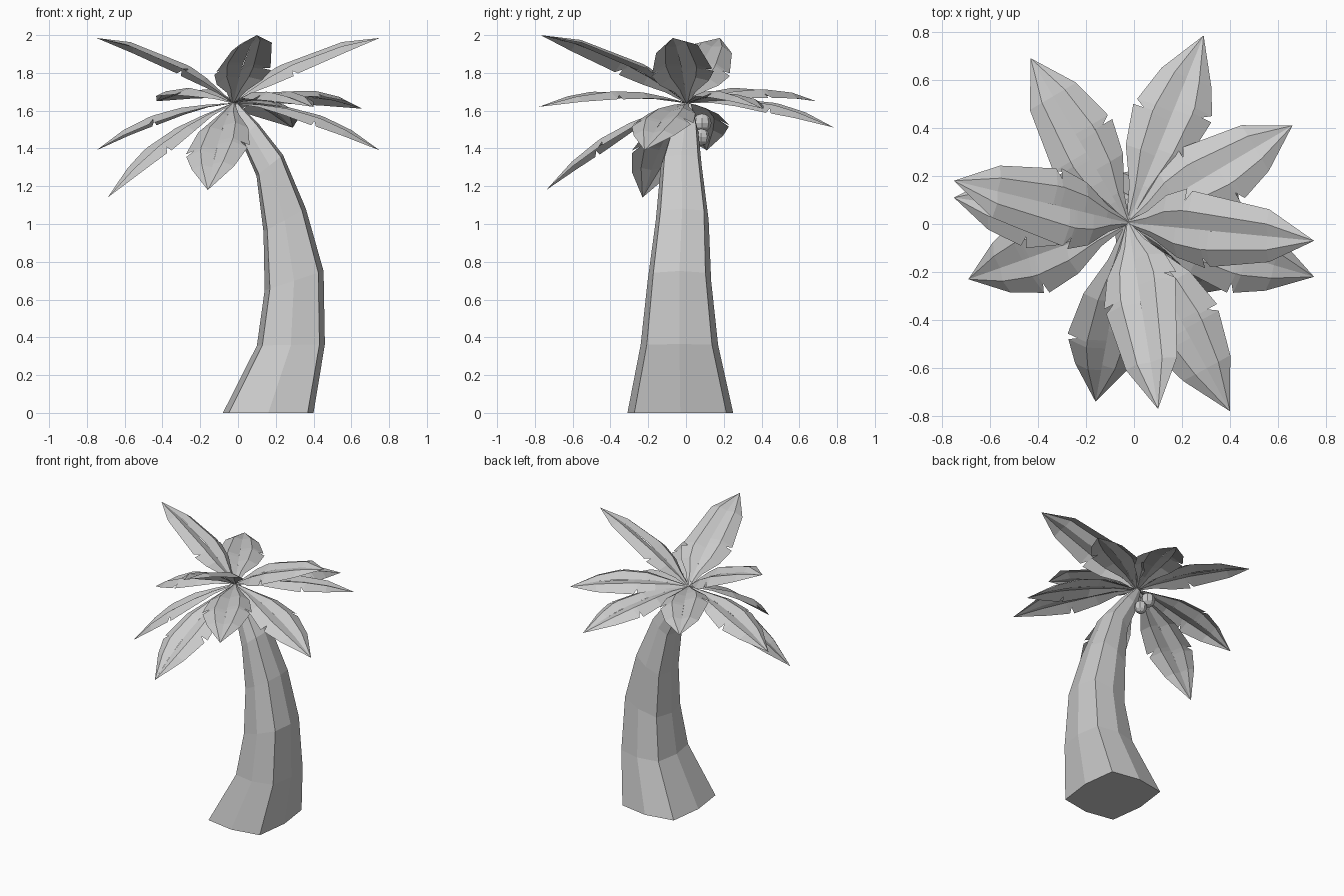
import bpy, bmesh
from mathutils import Vector, Quaternion

cube = bpy.data.objects.get("Cube")
if cube:
    bpy.data.objects.remove(cube, do_unlink=True)

# One plain grey for the whole tree
GREY = (0.6, 0.6, 0.6, 1)
mat = bpy.data.materials.new("plain_grey")
mat.use_nodes = True
mat.diffuse_color = GREY
bsdf = mat.node_tree.nodes["Principled BSDF"]
bsdf.inputs["Base Color"].default_value = GREY
bsdf.inputs["Roughness"].default_value = 0.9


def finish(bm, name, fix_normals=True):
    if fix_normals:
        bmesh.ops.recalc_face_normals(bm, faces=bm.faces)
    mesh = bpy.data.meshes.new(name)
    bm.to_mesh(mesh)
    bm.free()
    mesh.materials.append(mat)
    obj = bpy.data.objects.new(name, mesh)
    bpy.context.scene.collection.objects.link(obj)
    return obj


# Trunk: bulged square rings following a bend
def build_trunk():
    # centre x, y, z, half width x, y, tilt of the ring, corner fullness
    rings = [(.16, -.03, 0, .24, .28, 0, .87),
             (.28, -.035, .36, .18, .205, .02, .84),
             (.297, -.035, .70, .156, .168, .33, .82),
             (.247, -.02, 1.02, .112, .14, .55, .82),
             (.168, -.025, 1.31, .07, .108, .8, .82),
             (.06, -.005, 1.49, .045, .07, 1, .82),
             (-.02, .01, 1.63, .02, .02, .5, .82)]
    bm = bmesh.new()
    loops = []
    for x, y, z, hx, hy, tilt, c in rings:
        outline = [(1, 0), (c, c), (0, 1), (-c, c), (-1, 0), (-c, -c), (0, -1), (c, -c)]
        loops.append([bm.verts.new((x + hx * u, y + hy * v, z + hx * u * tilt))
                      for u, v in outline])
    for low, high in zip(loops, loops[1:]):
        for i in range(8):
            j = (i + 1) % 8
            bm.faces.new((low[i], low[j], high[j], high[i]))
    bm.faces.new(loops[0][::-1])
    bm.faces.new(loops[-1])
    finish(bm, "trunk")


# Frond: arched sheet, sunken rib, raised folds half-way out, a tear on each side
CROWN = Vector((-.025, .005, 1.64))


def build_frond(name, tip, tear_left, tear_right, roll):
    chord = Vector(tip) - CROWN
    length = chord.length
    along = chord.normalized()
    left = Vector((0, 0, 1)).cross(along).normalized()
    normal = along.cross(left)
    twist = Quaternion(along, roll)
    side_axis, fold_axis = twist @ left, twist @ normal

    def point(s, side, lift):
        return (CROWN + along * s * length + normal * .21 * s * (1 - s)
                + side_axis * side + fold_axis * lift)

    bm = bmesh.new()
    for sign, n in ((1, tear_left), (-1, tear_right)):
        # position along the rib, half-way width, edge width
        stations = [(0, .004, .008), (n * .3, .028, .055), (n * .6, .065, .13),
                    (n - .03, .08, .165), (n - .045, .078, .1), (n, .078, .158),
                    (max(.77, n + .13), .055, .112), (1, 0, 0)]
        rows = []
        for s, half, edge in stations:
            fold = half * .26
            rows.append([bm.verts.new(point(s, 0, 0)),
                         bm.verts.new(point(s, sign * half, fold)),
                         bm.verts.new(point(s, sign * edge, fold - (edge - half) * .5))])
        for a, b in zip(rows, rows[1:]):
            for i in range(2):
                face = (a[i], b[i], b[i + 1], a[i + 1])
                bm.faces.new(face if sign > 0 else face[::-1])
    bmesh.ops.remove_doubles(bm, verts=bm.verts, dist=.0005)
    bmesh.ops.dissolve_degenerate(bm, edges=bm.edges, dist=.0005)
    finish(bm, name, fix_normals=False)


# Small nuts under the crown
def build_nut(name, centre, radius):
    bm = bmesh.new()
    bmesh.ops.create_uvsphere(bm, u_segments=8, v_segments=6, radius=radius)
    bmesh.ops.translate(bm, verts=bm.verts, vec=centre)
    finish(bm, name)


build_trunk()

# Tip, left tear, right tear, roll
fronds = {
    "raised": [((-.75, .18, 1.985), .36, .46, .22),
               ((.75, -.07, 1.985), .36, .46, .22),
               ((.10, -.77, 2.0), .36, .46, .22)],
    "level": [((-.43, .69, 1.65), .43, .54, .06),
              ((.66, .41, 1.61), .45, .59, -.12),
              ((.40, -.78, 1.62), .56, .61, 0),
              ((.29, .785, 1.51), .58, .64, 0)],
    "drooping": [((.75, -.22, 1.39), .57, .61, 0),
                 ((-.75, .11, 1.39), .57, .61, 0),
                 ((-.16, -.74, 1.18), .57, .67, 0),
                 ((-.69, -.23, 1.14), .58, .62, 0)],
}
for label, group in fronds.items():
    for i, settings in enumerate(group):
        build_frond(f"{label}_frond_{i + 1}", *settings)

build_nut("upper_nut", (-.05, .085, 1.535), .05)
build_nut("lower_nut", (.01, .08, 1.46), .045)
